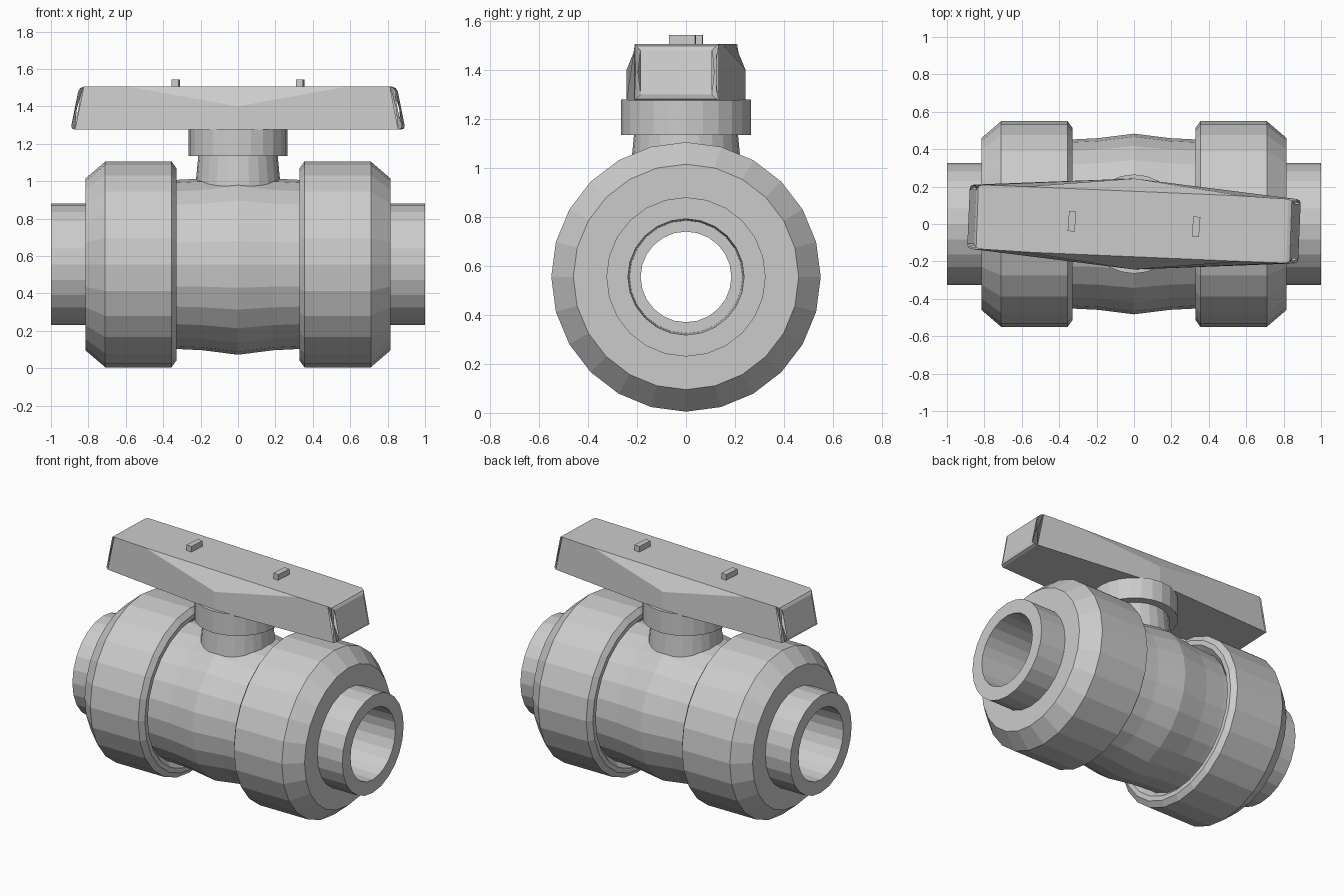
import bpy, bmesh, math
from mathutils import Matrix, Vector

if "Cube" in bpy.data.objects:
    bpy.data.objects.remove(bpy.data.objects["Cube"])

SIDES = 24
AXIS_Z = 0.555


def make_object(name, bm):
    bmesh.ops.recalc_face_normals(bm, faces=bm.faces)
    me = bpy.data.meshes.new(name)
    bm.to_mesh(me)
    bm.free()
    ob = bpy.data.objects.new(name, me)
    bpy.context.collection.objects.link(ob)
    return ob


def lathe(name, profile, along_x=True, closed=True):
    """Spin (distance, radius) points round the pipe axis or the stem axis."""
    bm = bmesh.new()
    rings = []
    for d, r in profile:
        ring = []
        for i in range(SIDES):
            a = 2 * math.pi * i / SIDES
            s, c = r * math.sin(a), r * math.cos(a)
            ring.append(bm.verts.new((d, s, AXIS_Z + c) if along_x else (s, c, d)))
        rings.append(ring)
    pairs = list(zip(rings, rings[1:]))
    if closed:
        pairs.append((rings[-1], rings[0]))
    else:
        bm.faces.new(rings[0])
        bm.faces.new(rings[-1])
    for a, b in pairs:
        for i in range(SIDES):
            j = (i + 1) % SIDES
            bm.faces.new((a[i], a[j], b[j], b[i]))
    return make_object(name, bm)


# Central body with a straight bore
half = [(0.5, 0.45), (0.33, 0.452), (0.19, 0.459)]
lathe("valve_body", [(-0.6, 0.185), (-0.6, 0.32)] + [(-x, r) for x, r in half]
      + [(0, 0.483)] + half[::-1] + [(0.6, 0.32), (0.6, 0.185)])

# Union nuts and pipe sockets on both ends
for side, s in (("left", -1), ("right", 1)):
    nut = [(0.815, 0.31), (0.815, 0.46), (0.71, 0.55), (0.355, 0.55),
           (0.33, 0.515), (0.33, 0.485), (0.37, 0.445), (0.7, 0.31)]
    lathe(side + "_union_nut", [(s * x, r) for x, r in nut])
    socket = [(0.61, 0.325), (1.0, 0.325), (1.0, 0.237), (0.61, 0.23), (0.61, 0.185),
              (0.605, 0.185), (0.605, 0.325)]
    lathe(side + "_pipe_socket", [(s * x, r) for x, r in socket])

# Stem neck and collar under the handle
lathe("stem_neck", [(0.93, 0.232), (1.14, 0.212)], along_x=False, closed=False)
lathe("stem_collar", [(1.135, 0.265), (1.28, 0.265)], along_x=False, closed=False)

# Handle: half outline repeated by a half turn, with scooped side facets
LOW, HIGH = 1.275, 1.505
bm = bmesh.new()
bottom, top, sides, ends = [], [], [], []
for turn in (1, -1):
    def v(x, y, z):
        return bm.verts.new((turn * x, turn * y, z))
    lb, mb, rb = v(-0.882, 0.21, LOW), v(0, 0.243, LOW), v(0.897, 0.13, LOW)
    lt, rt = v(-0.838, 0.21, HIGH), v(0.85, 0.132, HIGH)
    l58, r58 = v(-0.58, 0.2, HIGH), v(0.58, 0.15, HIGH)
    mid = v(0, 0.243, 1.4)
    bottom += [lb, mb, rb]
    top += [lt, l58, r58, rt]
    sides += [(lb, mb, mid, l58, lt), (mb, rb, rt, r58, mid), (l58, mid, r58)]
    ends.append((lb, lt, rb, rt))
for f in sides + [bottom, top]:
    bm.faces.new(f)
end_faces = []
for a, b in ((0, 1), (1, 0)):
    end_faces.append(bm.faces.new((ends[a][2], ends[a][3], ends[b][1], ends[b][0])))
edges = list({e for f in end_faces for e in f.edges})
bmesh.ops.bevel(bm, geom=edges, offset=0.025, segments=2, profile=0.5, affect='EDGES')
make_object("handle", bm)

# Two small raised tabs on the handle
for side, s in (("left", -1), ("right", 1)):
    bm = bmesh.new()
    m = (Matrix.Translation((s * 0.332, -s * 0.015, 1.52))
         @ Matrix.Rotation(math.radians(-4), 4, 'Z')
         @ Matrix.Diagonal(Vector((0.038, 0.108, 0.045, 1))))
    bmesh.ops.create_cube(bm, size=1, matrix=m)
    make_object(side + "_handle_tab", bm)
